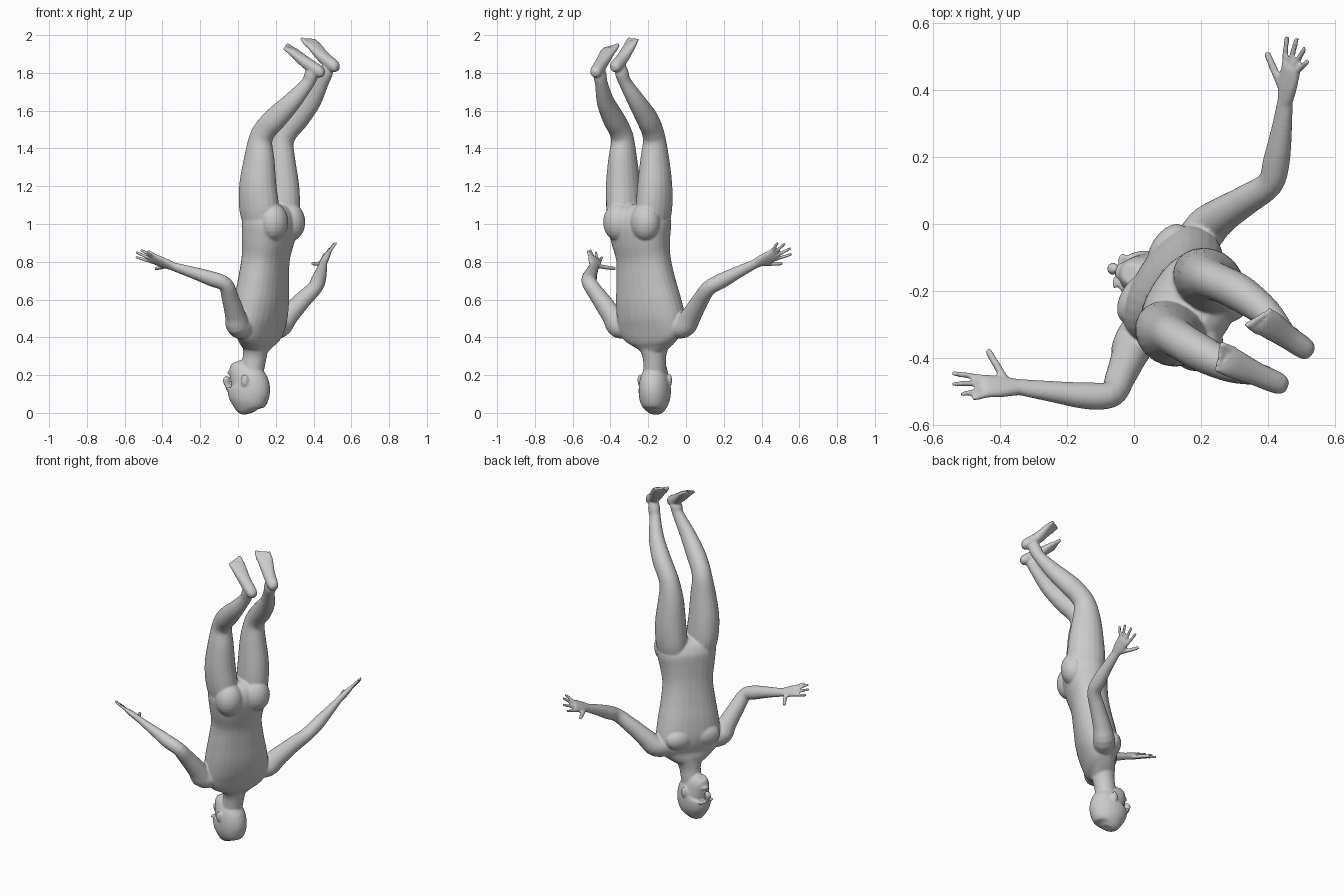
import bpy, bmesh, math
from mathutils import Vector, Matrix

bm = bmesh.new()
L = Vector((0.53, 0.85, 0)).normalized()      # across the body
F = Vector((-0.85, 0.53, 0)).normalized()     # way the chest faces
HF = Vector((-0.97, 0.25, 0)).normalized()    # way the face looks
HL = Vector((0.25, 0.97, 0)).normalized()


def spline(rows, n=4):
    """Catmull-Rom through rows of x, y, z, half width, half depth."""
    out = []
    for i in range(len(rows) - 1):
        a, b, c, d = (rows[max(0, min(len(rows) - 1, i + k))] for k in (-1, 0, 1, 2))
        for s in range(n):
            t = s / n
            out.append([0.5 * (2*q + (r - p)*t + (2*p - 5*q + 4*r - u)*t*t + (3*q - p - 3*r + u)*t**3)
                        for p, q, r, u in zip(a, b, c, d)])
    return out + [list(rows[-1])]


def tube(rows, across, power=2.0, sides=20):
    """Closed elliptical loft; 'across' is the direction of the half width."""
    pts = spline(rows)
    rings = []
    for i, p in enumerate(pts):
        t = (Vector(pts[min(i + 1, len(pts) - 1)][:3]) - Vector(pts[max(i - 1, 0)][:3])).normalized()
        u = (across - t * across.dot(t)).normalized()
        v = t.cross(u)
        ring = []
        for k in range(sides):
            a = 2 * math.pi * k / sides
            c, s = math.cos(a), math.sin(a)
            c = math.copysign(abs(c) ** (2 / power), c)
            s = math.copysign(abs(s) ** (2 / power), s)
            ring.append(bm.verts.new(Vector(p[:3]) + u * c * p[3] + v * s * p[4]))
        rings.append(ring)
    for a, b in zip(rings, rings[1:]):
        for k in range(sides):
            j = (k + 1) % sides
            bm.faces.new((a[k], a[j], b[j], b[k]))
    bm.faces.new(rings[0][::-1])
    bm.faces.new(rings[-1])


def blob(center, across, forward, radii):
    """Ellipsoid in a turned frame."""
    rot = Matrix((across, forward, across.cross(forward))).transposed().to_4x4()
    bmesh.ops.create_uvsphere(bm, u_segments=20, v_segments=12, radius=1,
                              matrix=Matrix.Translation(center) @ rot @ Matrix.Diagonal((*radii, 1)))


def digit(a, b, r):
    m = a.lerp(b, 0.5)
    e = b + (b - a).normalized() * 0.003
    tube([(*a, r, r), (*m, r * 0.95, r * 0.95), (*b, r * 0.8, r * 0.8), (*e, r * 0.3, r * 0.3)],
         Vector((0.3, 0.5, 0.8)), sides=10)


# torso, shoulders at the bottom and hips on top
tube([(.095, -.168, .33, .07, .06), (.10, -.172, .37, .13, .075), (.11, -.18, .42, .185, .09),
      (.115, -.185, .50, .195, .112), (.125, -.20, .60, .183, .118), (.135, -.213, .70, .165, .113),
      (.147, -.226, .82, .150, .11), (.16, -.24, .92, .163, .122), (.17, -.247, 1.01, .175, .128),
      (.17, -.248, 1.07, .15, .105), (.168, -.248, 1.10, .09, .06)], L, 2.3, 28)
for s in (-1, 1):
    hip = Vector((.175, -.25, 1.01)) + L * .085 * s - F * .07
    blob(hip, L, F, (.082, .075, .10))                       # buttocks
    blob(Vector((.115, -.185, .51)) + L * .085 * s + F * .07, L, F, (.085, .05, .065))  # chest

# neck and head
tube([(.06, -.165, .14, .06, .06), (.08, -.166, .25, .06, .062), (.09, -.168, .31, .066, .064),
      (.098, -.172, .38, .10, .07)], HL)
head = [(0, .065, .03, .03), (.02, .06, .072, .056), (.06, .06, .10, .076), (.11, .058, .114, .083),
        (.16, .055, .107, .079), (.20, .03, .082, .067), (.24, .003, .056, .051), (.268, -.01, .03, .03)]
tube([(x, -.167 + (.065 - x) * .26, z, l, f) for z, x, f, l in head], HL, 2.1, 24)
tube([(-.042, -.139, .115, .010, .010), (-.057, -.135, .145, .013, .014),
      (-.063, -.133, .175, .019, .017), (-.05, -.136, .188, .012, .01)], HL)   # nose
blob(Vector((-.042, -.139, .213)), HL, HF, (.026, .014, .012))                # lips
for s in (-1, 1):
    blob(Vector((.055, -.165, .172)) + HL * .082 * s, HL, HF, (.012, .02, .033))  # ears
    blob(Vector((-.045, -.14, .128)) + HL * .034 * s, HL, HF, (.022, .012, .009))  # brows

# legs
leg_a = [(.215, -.18, .98, .08, .10), (.222, -.17, 1.08, .09, .112), (.225, -.165, 1.2, .088, .104),
         (.222, -.165, 1.34, .074, .085), (.232, -.167, 1.44, .06, .066), (.265, -.18, 1.50, .056, .062),
         (.318, -.207, 1.56, .055, .062), (.392, -.262, 1.65, .045, .050), (.446, -.322, 1.75, .033, .036),
         (.465, -.34, 1.80, .035, .038), (.472, -.345, 1.835, .028, .03)]
leg_b = [(.13, -.315, .98, .08, .10), (.113, -.325, 1.08, .09, .112), (.105, -.332, 1.2, .088, .104),
         (.112, -.335, 1.34, .074, .085), (.118, -.335, 1.44, .06, .066), (.145, -.352, 1.50, .056, .062),
         (.20, -.385, 1.56, .055, .062), (.288, -.427, 1.65, .045, .050), (.368, -.448, 1.745, .033, .036),
         (.388, -.456, 1.79, .035, .038), (.395, -.458, 1.815, .028, .03)]
# feet: heel to ball of the foot
foot_a = [(.53, -.385, 1.825, .018, .016), (.51, -.372, 1.835, .032, .031), (.455, -.335, 1.88, .036, .03),
          (.405, -.30, 1.94, .045, .02), (.382, -.286, 1.965, .043, .013)]
foot_b = [(.455, -.485, 1.795, .018, .016), (.43, -.475, 1.807, .032, .031), (.36, -.445, 1.855, .036, .03),
          (.295, -.415, 1.91, .045, .02), (.268, -.403, 1.928, .043, .013)]
for leg, foot, side, inner in ((leg_a, foot_a, Vector((.68, .73, .2)), -1),
                               (leg_b, foot_b, Vector((.42, .9, .1)), 1)):
    tube(leg, L)
    tube(foot, side, 2.3)
    tip = Vector(foot[-1][:3])
    way = (tip - Vector(foot[-3][:3])).normalized()
    across = (side - way * side.dot(way)).normalized() * inner
    for k in range(5):                                       # toes, big toe first
        root = tip + across * (.036 - .018 * k)
        digit(root - way * .02, root + way * (.034 - .006 * k), .0125 if k == 0 else .0095)

# arms: shoulder to wrist
arm_a = [(.16, -.09, .46, .06, .06), (.216, -.012, .46, .062, .066), (.265, .028, .515, .053, .056),
         (.335, .072, .59, .045, .047), (.405, .12, .66, .04, .04), (.425, .19, .70, .041, .039),
         (.44, .28, .747, .033, .03), (.45, .36, .786, .027, .021), (.453, .38, .797, .026, .018)]
arm_b = [(.06, -.27, .46, .06, .06), (.002, -.352, .46, .062, .066), (-.015, -.395, .52, .053, .056),
         (-.04, -.455, .605, .045, .047), (-.067, -.507, .68, .04, .04), (-.14, -.512, .71, .041, .039),
         (-.24, -.50, .743, .033, .03), (-.335, -.487, .772, .027, .021), (-.355, -.485, .78, .026, .018)]
# hands: wrist, knuckle centre, direction thumb to little finger, finger tips, thumb tip
hand_a = ((.45, .365, .79), (.468, .465, .835), (.07, -.03, .085),
          [(.455, .556, .84), (.485, .552, .87), (.508, .523, .895), (.518, .485, .90)], (.397, .508, .79))
hand_b = ((-.345, -.486, .776), (-.445, -.483, .815), (.03, -.08, .05),
          [(-.54, -.445, .825), (-.538, -.477, .85), (-.512, -.508, .862), (-.478, -.52, .857)],
          (-.435, -.378, .763))
for arm, (wrist, knuckle, lat, tips, thumb) in ((arm_a, hand_a), (arm_b, hand_b)):
    wrist, knuckle, lat = Vector(wrist), Vector(knuckle), Vector(lat).normalized()
    tube(arm, lat)
    mid = wrist.lerp(knuckle, .5)
    tube([(*wrist, .026, .019), (*mid, .036, .018), (*knuckle, .04, .014),
          (*(knuckle + (knuckle - wrist) * .06), .036, .009)], lat, 2.4)
    for k, tip in enumerate(tips):
        digit(knuckle + lat * (.021 * (k - 1.5)), Vector(tip), .0098)
    digit(wrist.lerp(knuckle, .3) - lat * .02, Vector(thumb), .0125)

# fuse everything into one smooth skin
bmesh.ops.recalc_face_normals(bm, faces=bm.faces)
mesh = bpy.data.meshes.new("body")
bm.to_mesh(mesh)
bm.free()
body = bpy.data.objects.new("body", mesh)
bpy.context.collection.objects.link(body)
remesh = body.modifiers.new("skin", 'REMESH')
remesh.mode = 'VOXEL'
remesh.voxel_size = 0.006
remesh.use_smooth_shade = True
soften = body.modifiers.new("soften", 'SMOOTH')
soften.factor = 0.5
soften.iterations = 5
